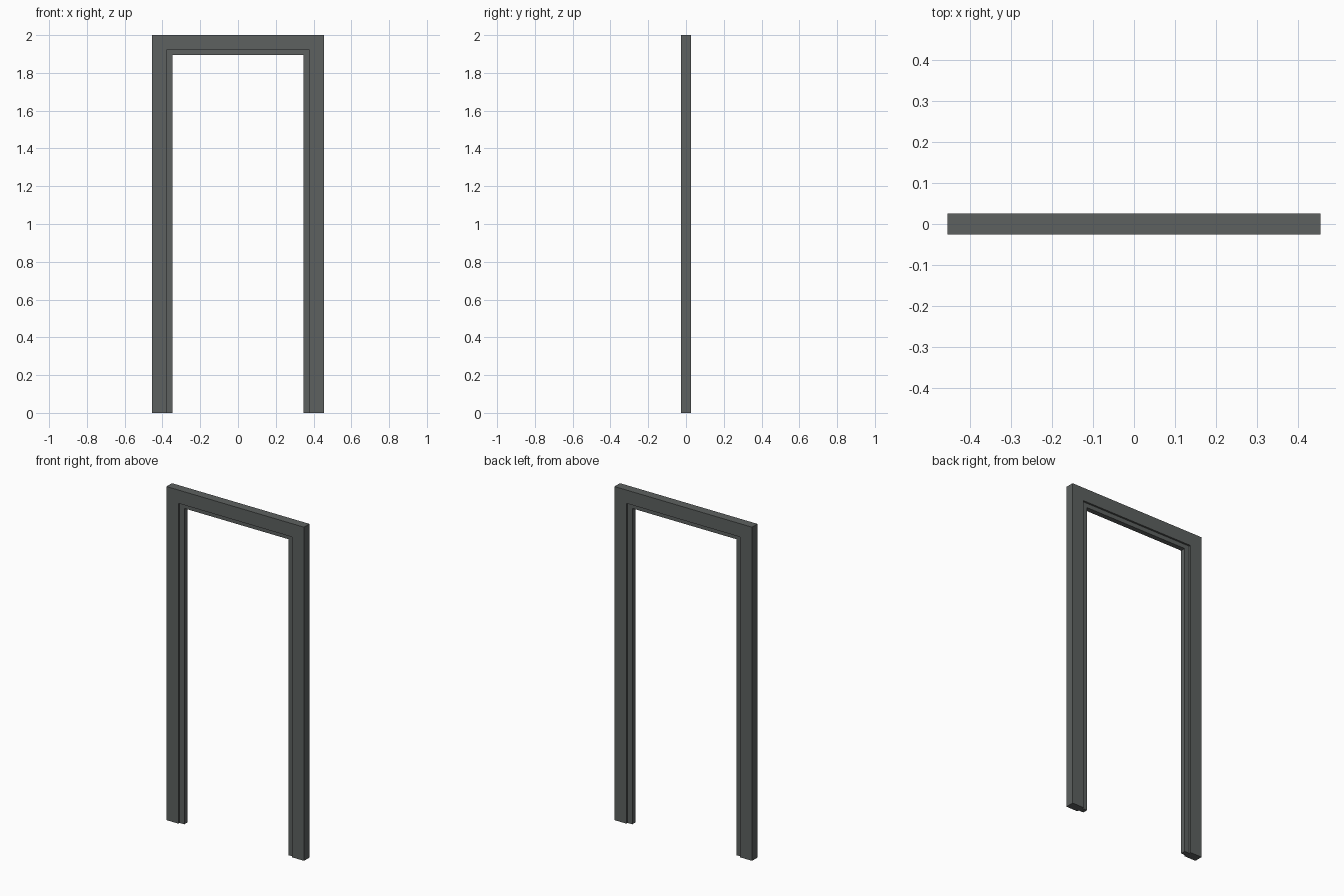
import bpy
import bmesh

if "Cube" in bpy.data.objects:
    bpy.data.objects.remove(bpy.data.objects["Cube"])

HALF_W, HEIGHT = 0.456, 2.0
HALF_D, STOP_D = 0.026, 0.015      # half depths of casing and door stop

# Flat dark grey paint
paint = bpy.data.materials.new("dark_grey_paint")
paint.diffuse_color = (0.11, 0.12, 0.117, 1)
paint.use_nodes = True
paint.node_tree.nodes["Principled BSDF"].inputs["Base Color"].default_value = paint.diffuse_color

# T-shaped section: (inset from jamb side, inset from top, y)
section = [
    (0, 0, -HALF_D), (0.078, 0.08, -HALF_D),
    (0.078, 0.08, -STOP_D), (0.110, 0.106, -STOP_D),
    (0.110, 0.106, STOP_D), (0.078, 0.08, STOP_D),
    (0.078, 0.08, HALF_D), (0, 0, HALF_D),
]

# Sweep the section up one jamb, across the head and down the other jamb
bm = bmesh.new()
rings = []
for side, at_top in ((-1, False), (-1, True), (1, True), (1, False)):
    rings.append([bm.verts.new((side * (HALF_W - a), y, HEIGHT - b if at_top else 0))
                  for a, b, y in section])
n = len(section)
for r, s in zip(rings, rings[1:]):
    for i in range(n):
        j = (i + 1) % n
        bm.faces.new((r[i], r[j], s[j], s[i]))

# Feet of the two jambs
bm.faces.new(rings[0])
bm.faces.new(rings[-1][::-1])
bmesh.ops.recalc_face_normals(bm, faces=bm.faces[:])

mesh = bpy.data.meshes.new("door_frame")
bm.to_mesh(mesh)
bm.free()
mesh.materials.append(paint)
frame = bpy.data.objects.new("door_frame", mesh)
bpy.context.collection.objects.link(frame)
